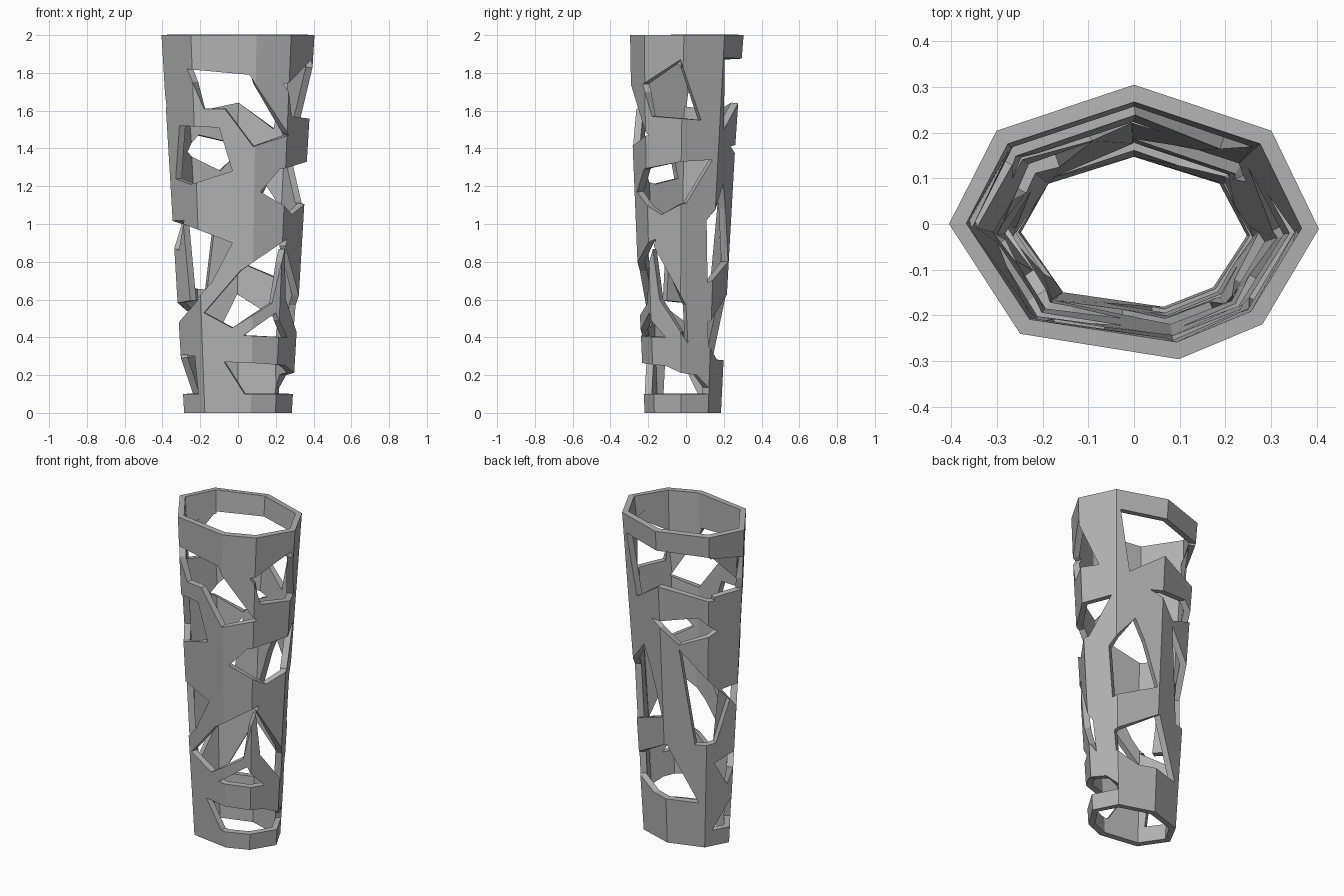
import bpy, bmesh, math
from mathutils import Vector

if "Cube" in bpy.data.objects:
    bpy.data.objects.remove(bpy.data.objects["Cube"])

HEIGHT = 2
LEVELS = 6
CORNERS = [-2, 42, 90, 138, 180, 232, 284, 314]  # degrees around the axis


def ring_point(degrees, t):
    """Corner of the oval wall, t running from foot to rim."""
    a = math.radians(degrees)
    wide, deep = .285 + .12 * t, .205 + .1 * t
    lean = .02 * (1 - t ** 4)
    return wide * math.cos(a), deep * math.sin(a) - lean, HEIGHT * t


def inside(point, outline):
    """Even-odd test of a point against a closed outline."""
    hit = False
    for a, b in zip(outline, outline[1:] + outline[:1]):
        if (a.y > point.y) != (b.y > point.y):
            if point.x < a.x + (point.y - a.y) * (b.x - a.x) / (b.y - a.y):
                hit = not hit
    return hit


def cut_openings(bm, degrees, *openings):
    """Cut outlines, given as (across, height) corners, through one side of the wall."""
    a = math.radians(degrees)
    view = Vector((math.cos(a), math.sin(a), 0))
    across = Vector((-math.sin(a), math.cos(a), 0))

    def flat(co):
        return Vector((co.dot(across), co.z))

    def overlapping(outline):
        found = []
        for face in bm.faces:
            corners = [flat(v.co) for v in face.verts]
            apart = any(max(c[i] for c in corners) <= min(p[i] for p in outline)
                        or min(c[i] for c in corners) >= max(p[i] for p in outline)
                        for i in range(2))
            if not apart and face.calc_center_median().dot(view) > 0:
                found.append(face)
        return found

    for opening in openings:
        outline = [Vector(p) for p in opening]
        for p, q in zip(outline, outline[1:] + outline[:1]):
            faces = overlapping(outline)
            edges = {e for f in faces for e in f.edges}
            verts = {v for f in faces for v in f.verts}
            start = across * p.x + Vector((0, 0, p.y))
            end = across * q.x + Vector((0, 0, q.y))
            bmesh.ops.bisect_plane(bm, geom=faces + list(edges) + list(verts),
                                   dist=1e-5, plane_co=start,
                                   plane_no=(end - start).cross(view).normalized())
        gone = [f for f in overlapping(outline)
                if inside(flat(f.calc_center_median()), outline)]
        bmesh.ops.delete(bm, geom=gone, context='FACES')


# Plain eight-sided tapering wall
bm = bmesh.new()
rows = [[bm.verts.new(ring_point(c, i / LEVELS)) for c in CORNERS]
        for i in range(LEVELS + 1)]
for low, high in zip(rows, rows[1:]):
    for k in range(len(CORNERS)):
        bm.faces.new((low[k - 1], low[k], high[k], high[k - 1]))

# Front openings, from the rim down
cut_openings(bm, -90,
             [(-.27, 1.82), (.06, 1.79), (.27, 1.47), (.08, 1.41), (-.07, 1.61), (-.18, 1.61)],
             [(-.31, 1.52), (-.1, 1.51), (-.03, 1.28), (-.25, 1.21), (-.33, 1.24)],
             [(-.29, 1), (-.03, .9), (-.14, .69), (-.25, .57)],
             [(.26, .92), (.01, .75), (-.18, .53), (-.03, .45), (.18, .58)],
             [(.03, .41), (.2, .53), (.26, .4)])
# Front left corner
cut_openings(bm, -45,
             [(0, 1.29), (-.1, 1.17), (.11, 1.05), (.24, 1.11), (.3, 1.34)],
             [(-.2, .27), (.1, .25), (.22, .2), (.25, .1), (-.13, .1)])
# Left side
cut_openings(bm, 0,
             [(-.23, 1.74), (-.03, 1.87), (.08, 1.55), (-.18, 1.57)],
             [(-.18, .9), (0, .57), (.01, .37), (-.14, .6)])
# Back left corner
cut_openings(bm, 45,
             [(.03, 1.21), (-.12, 1.02), (-.1, .69), (.15, .8), (.08, 1.08)],
             [(-.09, .48), (.16, .63), (.23, .28), (.04, .28), (-.08, .35)])
# Back
cut_openings(bm, 90,
             [(-.27, 1.88), (.3, 1.87), (.3, 1.58), (0, 1.64), (-.2, 1.5)])
# Back right corner
cut_openings(bm, 135,
             [(0, 1.87), (.28, 1.83), (.28, 1.62), (.05, 1.6)],
             [(-.22, 1.41), (.02, 1.47), (.13, 1.38), (-.08, 1.28)],
             [(-.08, 1.25), (.21, .92), (.13, .66), (.01, .65)],
             [(.16, 1), (.28, 1.02), (.26, .86)],
             [(.12, .53), (.28, .6), (.2, .38)])
# Right side
cut_openings(bm, 180, [(.14, .1), (.13, .3), (.03, .31), (-.08, .1)])

# Merge the coplanar pieces left between openings
bmesh.ops.dissolve_limit(bm, angle_limit=math.radians(2), verts=bm.verts, edges=bm.edges)
bmesh.ops.recalc_face_normals(bm, faces=bm.faces)
mesh = bpy.data.meshes.new("lattice_sleeve")
bm.to_mesh(mesh)
bm.free()
sleeve = bpy.data.objects.new("lattice_sleeve", mesh)
bpy.context.collection.objects.link(sleeve)

# Wall thickness, grown inward
wall = sleeve.modifiers.new("wall", 'SOLIDIFY')
wall.thickness = .038
wall.offset = -1

grey = bpy.data.materials.new("plain_grey")
grey.use_nodes = True
colour = (.44, .44, .44, 1)
grey.diffuse_color = colour
grey.node_tree.nodes["Principled BSDF"].inputs["Base Color"].default_value = colour
mesh.materials.append(grey)
